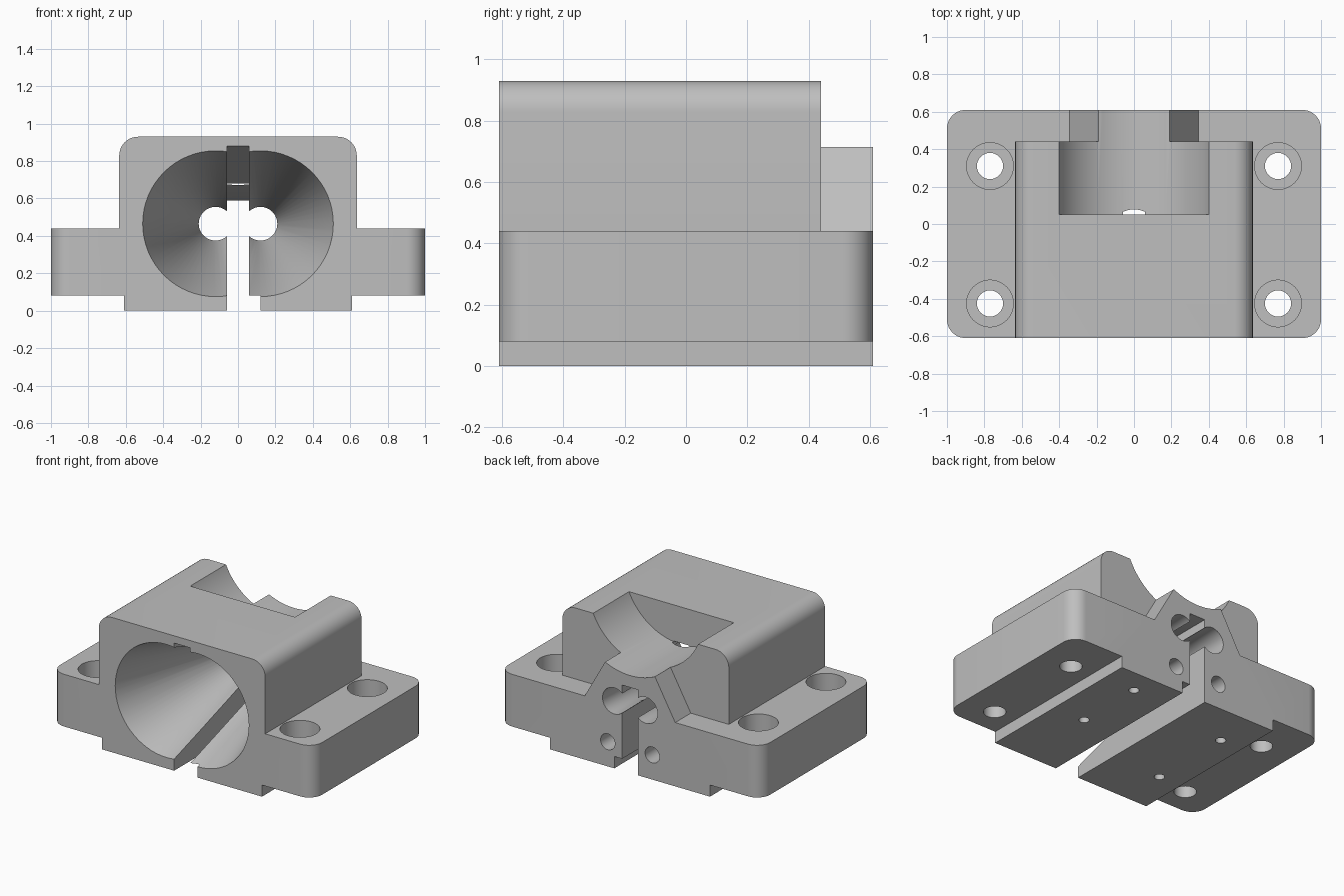
import bpy, bmesh, math
from mathutils import Vector

cube = bpy.data.objects.get("Cube")
if cube:
    bpy.data.objects.remove(cube, do_unlink=True)

grey = bpy.data.materials.new("machined grey")
grey.use_nodes = True
grey.diffuse_color = (0.52, 0.52, 0.52, 1)
grey.node_tree.nodes["Principled BSDF"].inputs["Base Color"].default_value = (0.52, 0.52, 0.52, 1)


def finish(name, bm):
    bmesh.ops.recalc_face_normals(bm, faces=bm.faces)
    mesh = bpy.data.meshes.new(name)
    bm.to_mesh(mesh)
    bm.free()
    mesh.materials.append(grey)
    obj = bpy.data.objects.new(name, mesh)
    bpy.context.collection.objects.link(obj)
    return obj


def prism(name, outline, start, end, axis="y", rounded=None, radius=0.1):
    """Extrude an outline along y (points x, z) or x (points y, z), rounding chosen edges."""
    bm = bmesh.new()
    place = (lambda a, b: (a, start, b)) if axis == "y" else (lambda a, b: (start, a, b))
    face = bm.faces.new([bm.verts.new(place(a, b)) for a, b in outline])
    grown = bmesh.ops.extrude_face_region(bm, geom=[face])["geom"]
    step = Vector((0, end - start, 0)) if axis == "y" else Vector((end - start, 0, 0))
    bmesh.ops.translate(bm, verts=[g for g in grown if isinstance(g, bmesh.types.BMVert)], vec=step)
    if rounded:
        edges = [e for e in bm.edges if rounded(e.verts[0].co, e.verts[1].co)]
        bmesh.ops.bevel(bm, geom=edges, offset=radius, segments=10, profile=0.5, affect="EDGES")
    return finish(name, bm)


def box(name, x, y, z):
    return prism(name, [(x[0], z[0]), (x[1], z[0]), (x[1], z[1]), (x[0], z[1])], *y)


def lathe(name, profile, centre, axis="z", sides=48):
    """Closed solid of revolution from (radius, distance) pairs."""
    bm = bmesh.new()
    rings = []
    for r, h in profile:
        ring = []
        for i in range(sides):
            t = math.tau * i / sides
            a, b = r * math.cos(t), r * math.sin(t)
            offset = Vector((a, b, h)) if axis == "z" else Vector((a, h, b))
            ring.append(bm.verts.new(Vector(centre) + offset))
        rings.append(ring)
    for low, high in zip(rings, rings[1:]):
        for i in range(sides):
            j = (i + 1) % sides
            bm.faces.new((low[i], low[j], high[j], high[i]))
    bm.faces.new(rings[0])
    bm.faces.new(rings[-1])
    return finish(name, bm)


def combine(target, tool, operation="DIFFERENCE"):
    tool.hide_render = True
    bpy.ops.object.select_all(action="DESELECT")
    bpy.context.view_layer.objects.active = target
    target.select_set(True)
    mod = target.modifiers.new(tool.name, "BOOLEAN")
    mod.operation, mod.solver, mod.object = operation, "EXACT", tool
    bpy.ops.object.modifier_apply(modifier=mod.name)
    bpy.data.objects.remove(tool, do_unlink=True)


# Base: foot, side flanges and the sloped rear saddle in one section
half = [(0.61, 0), (0.61, 0.08), (1, 0.08), (1, 0.44), (0.345, 0.44), (0.19, 0.715)]
section = half + [(-x, z) for x, z in reversed(half)]
body = prism("clamp_body", section, -0.61, 0.61,
             rounded=lambda p, q: abs(p.x) > 0.99 and abs(q.x) > 0.99 and abs(p.z - q.z) > 0.1)

# Upper block with rounded top edges
block = prism("upper_block", [(-0.635, 0.3), (0.635, 0.3), (0.635, 0.93), (-0.635, 0.93)], -0.61, 0.44,
              rounded=lambda p, q: p.z > 0.9 and q.z > 0.9 and abs(p.y - q.y) > 0.1)
combine(body, block, "UNION")

# Round scoop in the top, open to the rear
combine(body, lathe("scoop", [(0.439, 0.05), (0.439, 0.75)], (0, 0, 1.111), "y", 96))

# Twin funnels narrowing into rear bores
for x in (-0.12, 0.12):
    funnel = [(0.421, -0.71), (0.09, 0.35), (0.09, 0.75)]
    combine(body, lathe("funnel", funnel, (x, 0, 0.465), "y", 64))

# Central slot with a sloping roof, and the step beside it under the foot
slot = [(-0.71, -0.1), (0.75, -0.1), (0.75, 0.59), (0.35, 0.59), (-0.71, 0.91)]
combine(body, prism("slot", slot, -0.06, 0.06, "x"))
combine(body, box("foot_step", (0, 0.12), (-0.75, 0.75), (-0.1, 0.082)))

# Counterbored bolt holes in the flanges
for x in (-0.77, 0.77):
    for y in (-0.425, 0.31):
        bolt = [(0.07, -0.1), (0.07, 0.22), (0.125, 0.22), (0.125, 0.6)]
        combine(body, lathe("bolt_hole", bolt, (x, y, 0)))

# Blind holes in the rear face and under the foot
for x in (-0.17, 0.17):
    combine(body, lathe("rear_hole", [(0.055, 0.2), (0.055, 0.75)], (x, 0, 0.17), "y", 32))
for x, y in ((0.37, 0.44), (0.37, -0.04), (-0.44, 0.31), (-0.44, -0.28)):
    combine(body, lathe("foot_hole", [(0.033, -0.1), (0.033, 0.2)], (x, y, 0), "z", 24))

bpy.context.view_layer.objects.active = body
body.select_set(True)
bpy.ops.object.shade_smooth_by_angle(angle=math.radians(30))
